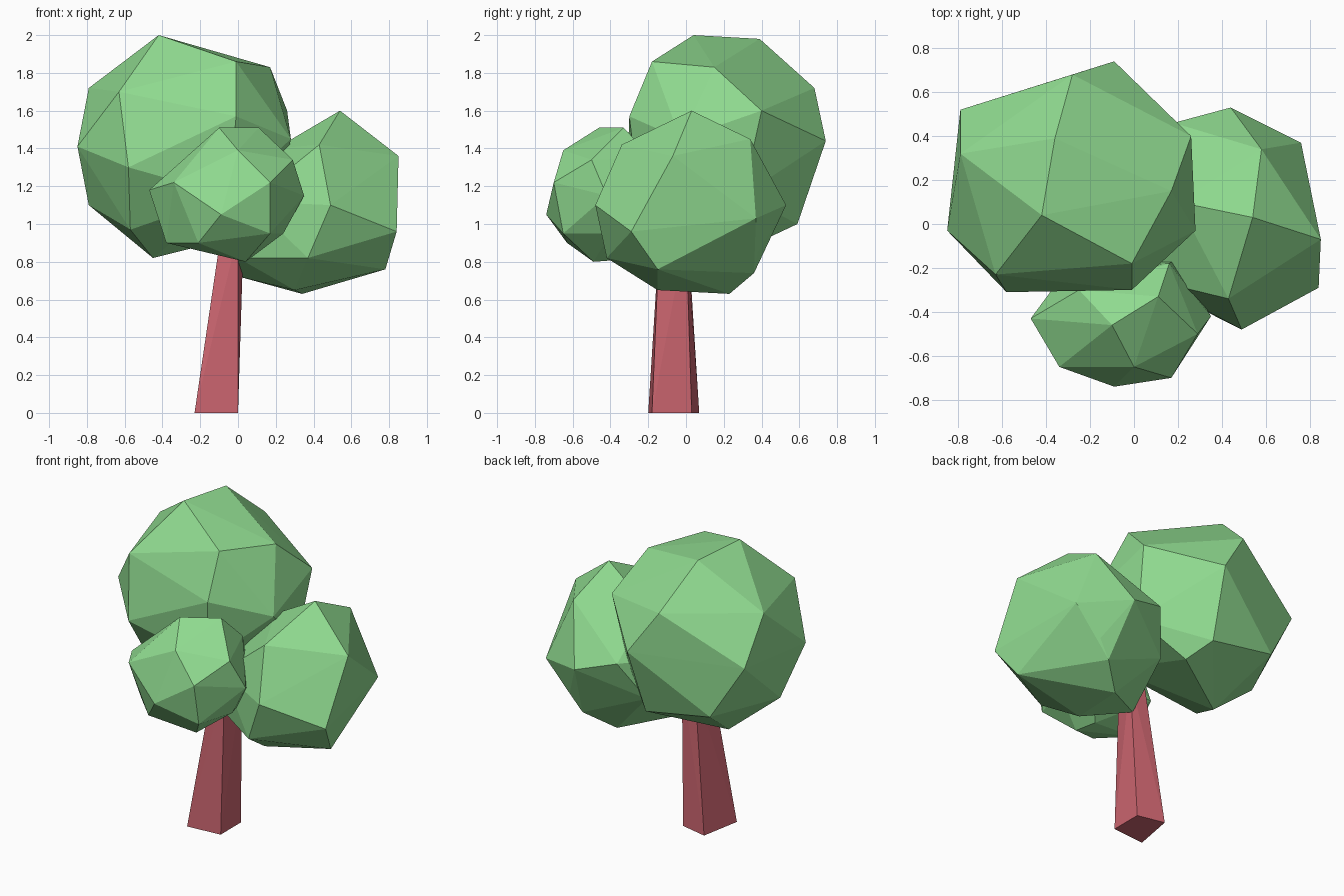
import bpy, bmesh


def material(name, color):
    m = bpy.data.materials.new(name)
    m.diffuse_color = (*color, 1)
    return m


def hull(name, points, mat):
    """Faceted convex lump wrapped around a few corner points."""
    bm = bmesh.new()
    for p in points:
        bm.verts.new(p)
    res = bmesh.ops.convex_hull(bm, input=bm.verts)
    loose = {g for g in res["geom_interior"] + res["geom_unused"]
             if isinstance(g, bmesh.types.BMVert)}
    bmesh.ops.delete(bm, geom=list(loose), context='VERTS')
    bmesh.ops.recalc_face_normals(bm, faces=bm.faces)
    me = bpy.data.meshes.new(name)
    bm.to_mesh(me)
    bm.free()
    me.materials.append(mat)
    ob = bpy.data.objects.new(name, me)
    bpy.context.collection.objects.link(ob)
    return ob


leaf = material("leaf_green", (0.28, 0.71, 0.28))
bark = material("bark_red", (0.60, 0.13, 0.16))

# Large crown, upper left and back
hull("large_foliage", [
    (-.42, .04, 2.0), (-.36, .39, 1.98), (-.01, -.18, 1.86), (.17, .15, 1.83),
    (-.63, -.23, 1.70), (-.79, .32, 1.72), (-.28, .68, 1.72), (.26, .40, 1.60),
    (-.01, -.30, 1.57), (.28, -.03, 1.45), (-.85, -.03, 1.41), (-.79, .52, 1.43),
    (-.09, .74, 1.44), (-.58, -.31, 1.30), (-.79, .15, 1.10), (-.05, -.25, 1.15),
    (-.58, .58, 1.08), (-.57, -.10, .97), (-.12, .59, 1.0), (.22, .30, 1.15),
    (-.45, .20, .82), (-.05, .42, .92)], leaf)

# Medium crown, right
hull("medium_foliage", [
    (.54, .03, 1.60), (.43, -.34, 1.42), (.58, .34, 1.45), (.20, .10, 1.40),
    (.85, -.07, 1.36), (.18, .46, 1.18), (.44, .53, 1.10), (.49, -.48, 1.10),
    (.84, -.29, .96), (.37, -.42, .82), (.76, .37, 1.03), (.78, -.15, .76),
    (.58, .38, .85), (.50, .36, .74), (.34, .23, .63), (.30, -.15, .65),
    (.01, 0, .72), (.06, .32, .93), (0, -.17, .82), (-.04, .10, 1.15),
    (.06, -.25, 1.12)], leaf)

# Small crown, front
hull("small_foliage", [
    (-.10, -.46, 1.51), (.11, -.33, 1.51), (0, -.65, 1.39), (.29, -.50, 1.34),
    (-.25, -.30, 1.37), (.17, -.70, 1.22), (-.34, -.65, 1.22), (-.47, -.43, 1.18),
    (.35, -.42, 1.15), (-.09, -.74, 1.05), (.17, -.65, .95), (.24, -.40, .95),
    (-.38, -.46, .90), (-.21, -.63, .90), (.04, -.49, .80), (0, -.36, .81),
    (.16, -.18, 1.35), (.20, -.15, 1.0), (-.30, -.20, 1.0)], leaf)

# Leaning four-sided trunk, its top buried in the crowns
hull("trunk", [
    (-.23, -.20, 0), (0, -.18, 0), (0, .03, 0), (-.18, .07, 0),
    (-.09, -.13, .95), (0, -.14, .95), (.03, 0, .95), (-.07, .01, .95)], bark)
